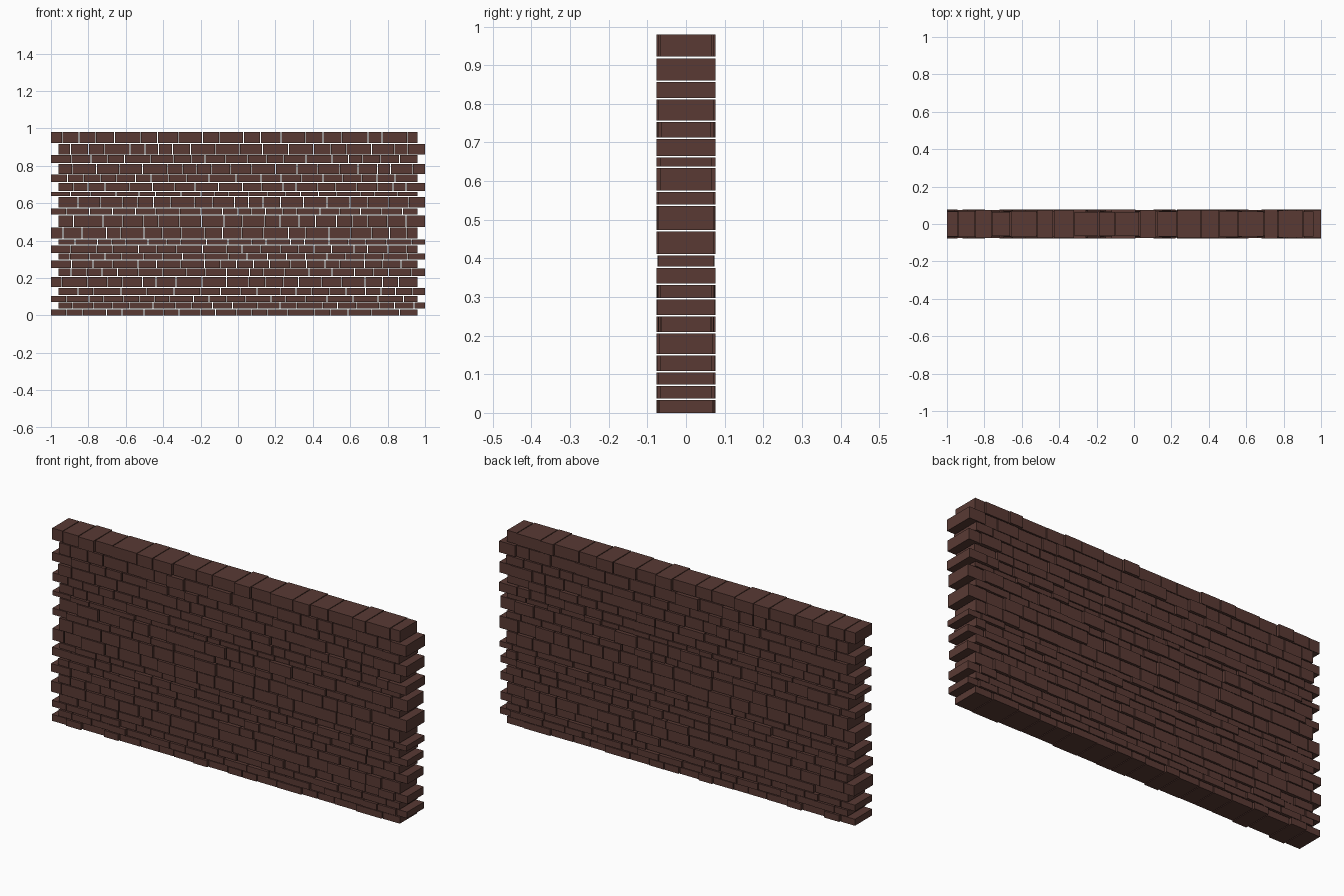
import bpy, bmesh, random
from mathutils import Matrix

if "Cube" in bpy.data.objects:
    bpy.data.objects.remove(bpy.data.objects["Cube"])

random.seed(7)

mat = bpy.data.materials.new("dark_brick")
mat.diffuse_color = (0.10, 0.042, 0.034, 1)
mat.use_nodes = True
mat.node_tree.nodes["Principled BSDF"].inputs["Base Color"].default_value = mat.diffuse_color

# heights of the course joints, bottom to top
levels = [0, .037, .073, .109, .152, .21, .254, .298, .335, .379, .411, .474,
          .539, .576, .638, .665, .713, .757, .815, .861, .922, .98]
# joints of the visible top course
top_joints = [-1, -.94, -.85, -.76, -.66, -.52, -.43, -.32, -.19, -.10, .03, .12,
              .23, .36, .455, .555, .695, .77, .905, .96]
JOINT = 0.004


def course_joints(x0, x1):
    """Random brick lengths that exactly fill the course."""
    lengths = [random.uniform(0.07, 0.14) for _ in range(19)]
    lengths[0] *= 0.8
    lengths[-1] *= 0.8
    scale = (x1 - x0) / sum(lengths)
    xs = [x0]
    for n in lengths:
        xs.append(xs[-1] + n * scale)
    return xs


def add_brick(bm, x0, x1, z0, z1, depth):
    m = (Matrix.Translation(((x0 + x1) / 2, 0, (z0 + z1) / 2))
         @ Matrix.Diagonal((x1 - x0, depth, z1 - z0, 1)))
    bmesh.ops.create_cube(bm, size=1, matrix=m)


# courses, toothed alternately to the left and right
count = len(levels) - 1
for i in range(count):
    x0, x1 = (-1, .96) if i % 2 == 0 else (-.96, 1)
    xs = top_joints if i == count - 1 else course_joints(x0, x1)
    z0, z1 = levels[i], levels[i + 1]
    if i < count - 1:
        z1 -= JOINT
    bm = bmesh.new()
    for k in range(len(xs) - 1):
        a = xs[k] + (JOINT / 2 if k else 0)
        b = xs[k + 1] - (JOINT / 2 if k < len(xs) - 2 else 0)
        add_brick(bm, a, b, z0, z1, random.uniform(0.128, 0.154))
    me = bpy.data.meshes.new(f"brick_course_{i + 1}")
    bm.to_mesh(me)
    bm.free()
    me.materials.append(mat)
    bpy.context.collection.objects.link(bpy.data.objects.new(me.name, me))
